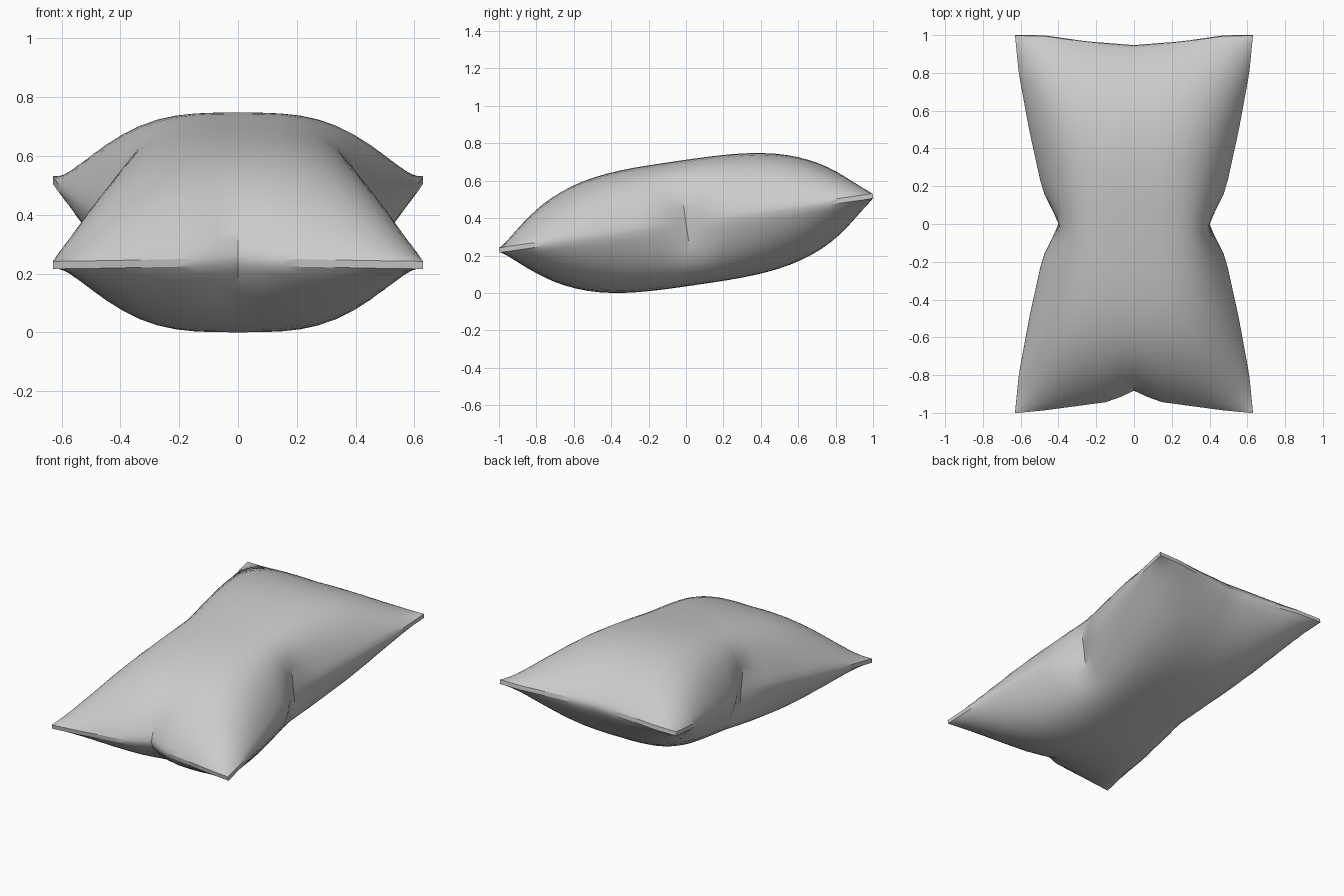
import bpy, bmesh, math
from mathutils import Matrix

if "Cube" in bpy.data.objects:
    bpy.data.objects.remove(bpy.data.objects["Cube"])

NU, NV = 24, 36
PUFF, RIM = 0.322, 0.013
HALF_W, HALF_L = 0.63, 1.01
TILT = math.atan(0.145)


def lerp_table(table, t):
    for (a, fa), (b, fb) in zip(table, table[1:]):
        if t <= b:
            return fa + (fb - fa) * (t - a) / (b - a)
    return table[-1][1]


# Outline insets: pinched long sides, notched short ends
SIDE = [(0, 0.235), (0.18, 0.145), (0.5, 0.075), (0.8, 0.02), (1, 0)]
FRONT = [(0, 0.12), (0.2, 0.062), (0.75, 0.015), (1, 0)]
BACK = [(0, 0.055), (0.4, 0.035), (0.75, 0.003), (1, 0)]


def inset(table, depth, power, along, across):
    # Soft dent reaching inwards, plus the sharp kink kept near the seam
    soft = depth * (1 - along ** 2) ** power
    return soft * across ** 1.3 + (lerp_table(table, along) - soft) * across ** 4


def spread(i, n):
    # Grid lines gathered towards the seam
    t = 2 * i / n - 1
    return 0.75 * math.sin(math.pi / 2 * t) + 0.25 * t


def point(i, j, side):
    u, v = spread(i, NU), spread(j, NV)
    au, av = min(abs(u), 1), min(abs(v), 1)
    x = u * (HALF_W - inset(SIDE, 0.18, 3, av, au))
    end = (FRONT, 0.08, 2) if v < 0 else (BACK, 0.045, 2)
    y = v * (HALF_L - inset(*end, au, av))
    h = PUFF * (1 - au ** 3) ** 0.85 * (1 - av ** 3.2) ** 0.85
    return x, y, side * (h + RIM)


# Cushion: two puffed panels joined by a thin seam band
bm = bmesh.new()
panels = {}
for side in (1, -1):
    g = [[bm.verts.new(point(i, j, side)) for j in range(NV + 1)]
         for i in range(NU + 1)]
    panels[side] = g
    for i in range(NU):
        for j in range(NV):
            bm.faces.new((g[i][j], g[i + 1][j], g[i + 1][j + 1], g[i][j + 1]))

ring = ([(i, 0) for i in range(NU)] + [(NU, j) for j in range(NV)]
        + [(i, NV) for i in range(NU, 0, -1)] + [(0, j) for j in range(NV, 0, -1)])
for (a, b), (c, d) in zip(ring, ring[1:] + ring[:1]):
    t, l = panels[1], panels[-1]
    bm.faces.new((l[a][b], l[c][d], t[c][d], t[a][b]))
bmesh.ops.recalc_face_normals(bm, faces=bm.faces)

# Lean the cushion back and rest it on the ground
bm.transform(Matrix.Rotation(TILT, 4, 'X'))
low = min(v.co.z for v in bm.verts)
bm.transform(Matrix.Translation((0, 0, -low)))

mesh = bpy.data.meshes.new("pillow")
bm.to_mesh(mesh)
bm.free()
pillow = bpy.data.objects.new("pillow", mesh)
bpy.context.collection.objects.link(pillow)
bpy.context.view_layer.objects.active = pillow
pillow.select_set(True)
bpy.ops.object.shade_smooth_by_angle(angle=math.radians(30))
